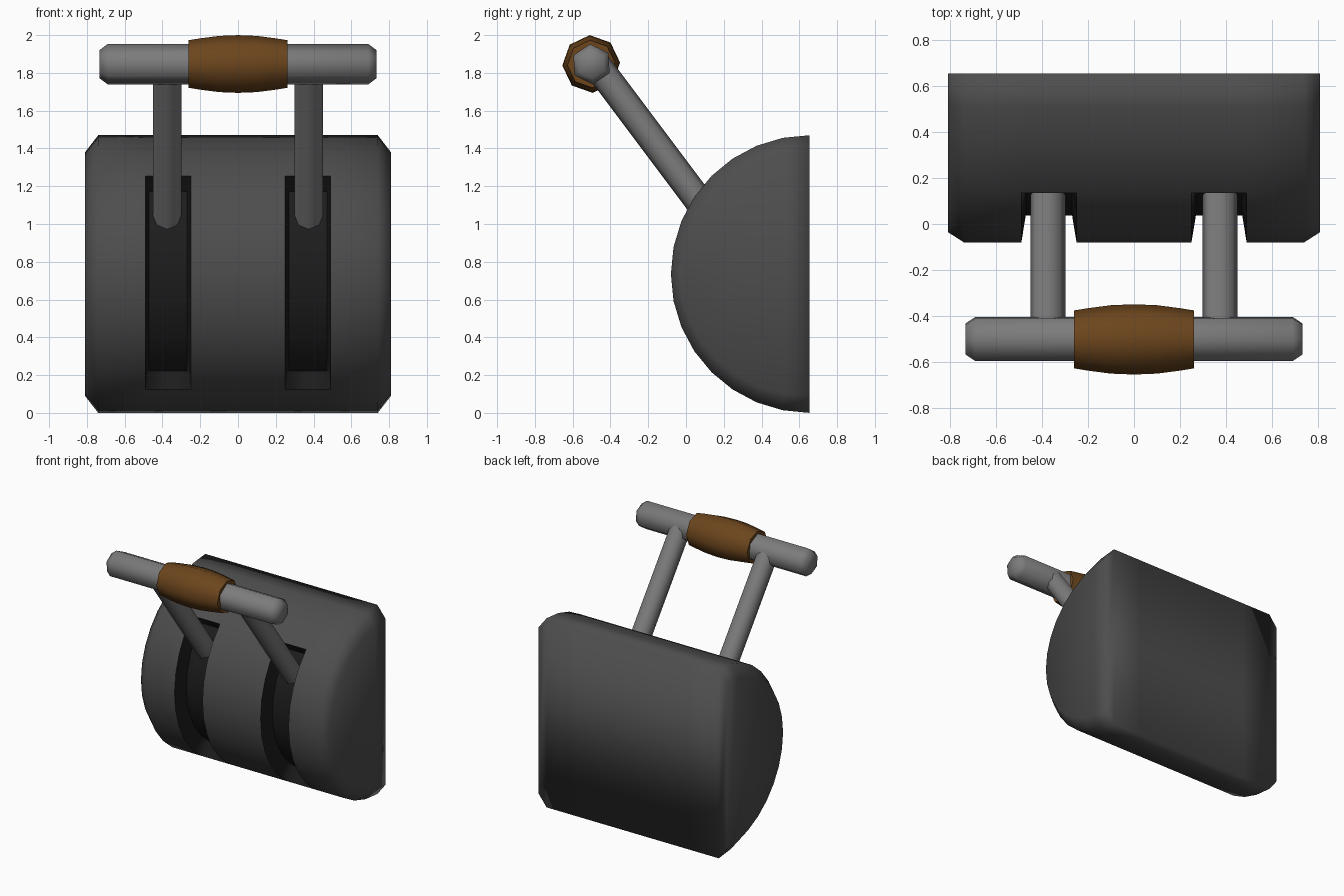
import bpy, bmesh
from math import sin, cos, pi, radians
from mathutils import Vector

if "Cube" in bpy.data.objects:
    bpy.data.objects.remove(bpy.data.objects["Cube"])


def material(name, rgb):
    m = bpy.data.materials.new(name)
    m.diffuse_color = (*rgb, 1)
    m.use_nodes = True
    m.node_tree.nodes["Principled BSDF"].inputs["Base Color"].default_value = m.diffuse_color
    return m


housing_mat = material("dark_grey", (0.075, 0.075, 0.075))
slot_mat = material("black", (0.012, 0.012, 0.012))
metal_mat = material("metal_grey", (0.2, 0.2, 0.2))
grip_mat = material("brown", (0.15, 0.06, 0.012))


def finish(bm, name, mats, angle):
    bmesh.ops.recalc_face_normals(bm, faces=bm.faces[:])
    me = bpy.data.meshes.new(name)
    bm.to_mesh(me)
    bm.free()
    ob = bpy.data.objects.new(name, me)
    bpy.context.collection.objects.link(ob)
    for m in mats:
        me.materials.append(m)
    bpy.ops.object.select_all(action='DESELECT')
    ob.select_set(True)
    bpy.context.view_layer.objects.active = ob
    bpy.ops.object.shade_smooth_by_angle(angle=radians(angle))
    return ob


def turned(name, origin, axis, up, rings, sides, offset, mat, angle):
    """Closed rod lofted from (distance, radius) rings along an axis."""
    origin, axis, up = Vector(origin), Vector(axis).normalized(), Vector(up)
    side = axis.cross(up).normalized()
    up = side.cross(axis)
    bm = bmesh.new()
    loops = []
    for d, r in rings:
        loop = []
        for i in range(sides):
            a = radians(offset) + 2 * pi * i / sides
            loop.append(bm.verts.new(origin + axis * d + r * (cos(a) * up + sin(a) * side)))
        loops.append(loop)
    for p, q in zip(loops, loops[1:]):
        for i in range(sides):
            j = (i + 1) % sides
            bm.faces.new((p[i], p[j], q[j], q[i]))
    bm.faces.new(loops[0])
    bm.faces.new(loops[-1])
    return finish(bm, name, [mat], angle)


# Half-drum housing with chamfered ends
CY, CZ, R, N = 0.655, 0.735, 0.735, 16
columns = [-0.81, -0.74, -0.49, -0.25, 0.25, 0.49, 0.74, 0.81]
bm = bmesh.new()
grid = []
for x in columns:
    ry, rz = (0.69, 0.645) if abs(x) > 0.8 else (R, R)
    grid.append([bm.verts.new((x, CY - ry * sin(pi * i / N), CZ + rz * cos(pi * i / N)))
                 for i in range(N + 1)])
slots = {2: [], 4: []}
for c, (p, q) in enumerate(zip(grid, grid[1:])):
    for i in range(N):
        f = bm.faces.new((p[i], p[i + 1], q[i + 1], q[i]))
        if c in slots and 4 <= i < 13:
            slots[c].append(f)
    bm.faces.new((p[0], q[0], q[N], p[N]))
bm.faces.new(grid[0])
bm.faces.new(grid[-1])
bmesh.ops.recalc_face_normals(bm, faces=bm.faces[:])

# Two curved slots sunk into the housing
for c, faces in slots.items():
    mid = (columns[c] + columns[c + 1]) / 2
    before = set(bm.faces)
    out = bmesh.ops.extrude_face_region(bm, geom=faces)
    floor = [g for g in out['geom'] if isinstance(g, bmesh.types.BMFace)]
    for f in faces:
        if f.is_valid:
            bm.faces.remove(f)
    for v in [g for g in out['geom'] if isinstance(g, bmesh.types.BMVert)]:
        v.co.x = mid + (v.co.x - mid) * 0.84
        v.co.y = CY + (v.co.y - CY) * 0.84
        v.co.z = CZ + (v.co.z - CZ) * 0.84
    floor_set = set(floor)
    walls = {f for f in bm.faces if f not in before} | floor_set
    for f in walls:
        f.material_index = 1
        for e in f.edges:
            linked = e.link_faces
            if any(g not in walls for g in linked) or len({g in floor_set for g in linked}) > 1:
                e.smooth = False
sharp = [e.index for e in bm.edges if not e.smooth]
bm.edges.index_update()
sharp = [e.index for e in bm.edges if not e.smooth]
housing = finish(bm, "housing", [housing_mat, slot_mat], 100)
for i in sharp:
    housing.data.edges[i].use_edge_sharp = True

# Lever arms rising out of the slots
for label, x in (("left", -0.375), ("right", 0.375)):
    turned(label + "_arm", (x, -0.475, 1.846), (0, 0.6, -0.8), (1, 0, 0),
           [(0, 0.076), (1.14, 0.076)], 8, 0, metal_mat, 60)

# Cross bar and swollen grip
turned("cross_bar", (0, -0.5, 1.846), (1, 0, 0), (0, 0, 1),
       [(-0.733, 0.075), (-0.69, 0.107), (0.69, 0.107), (0.733, 0.075)],
       6, 4, metal_mat, 65)
turned("grip", (0, -0.502, 1.847), (1, 0, 0), (0, 0, 1),
       [(-0.262, 0.126), (-0.2, 0.136), (-0.1, 0.149), (0, 0.153),
        (0.1, 0.149), (0.2, 0.136), (0.262, 0.126)], 8, 3, grip_mat, 60)
